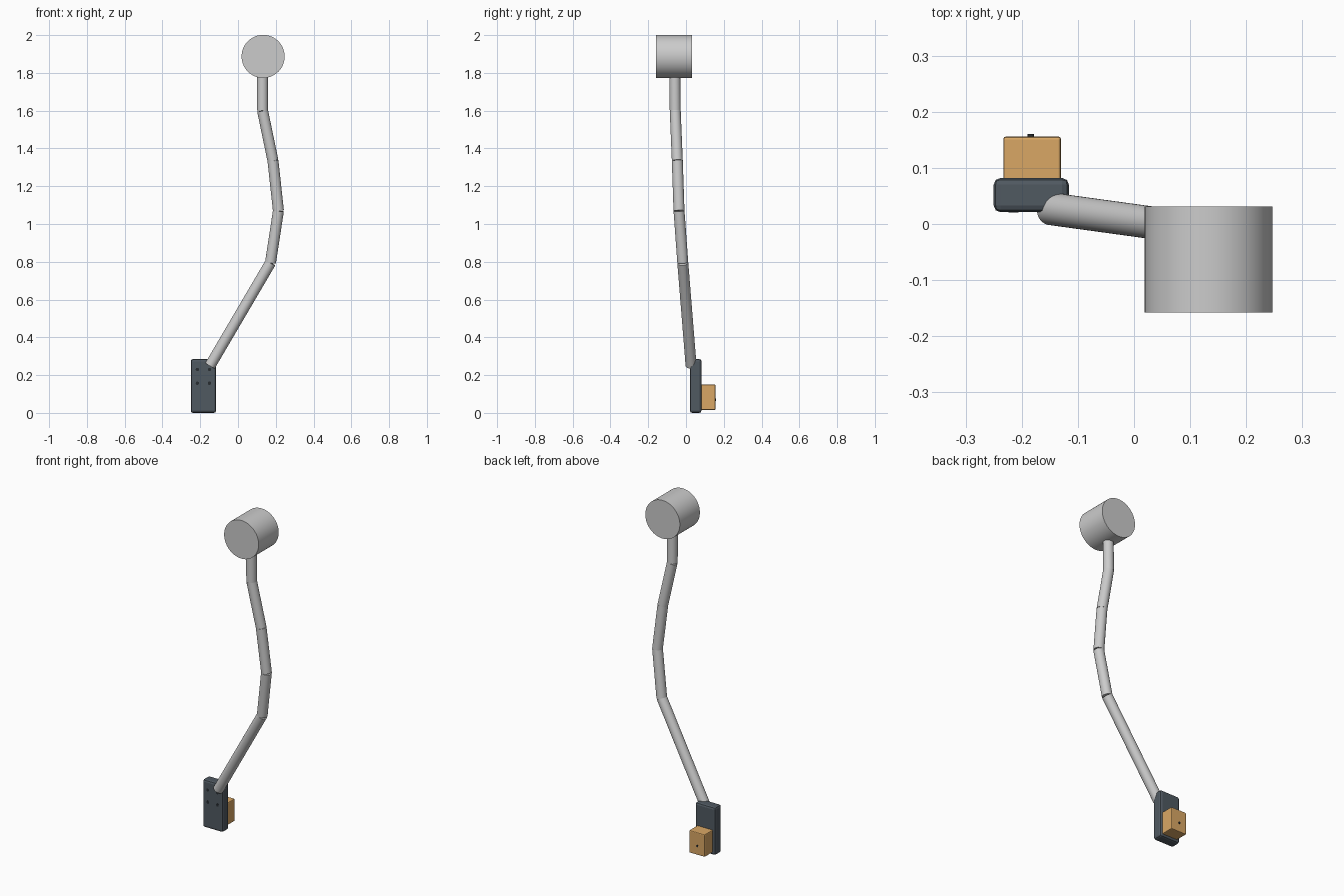
import bpy
import math
from mathutils import Vector

if "Cube" in bpy.data.objects:
    bpy.data.objects.remove(bpy.data.objects["Cube"])


def material(name, color):
    m = bpy.data.materials.new(name)
    m.diffuse_color = color
    m.use_nodes = True
    m.node_tree.nodes["Principled BSDF"].inputs["Base Color"].default_value = m.diffuse_color
    return m


def rod(name, a, b, radius, mat=None, sides=48):
    a, b = Vector(a), Vector(b)
    d = b - a
    bpy.ops.mesh.primitive_cylinder_add(vertices=sides, radius=radius, depth=d.length,
                                        location=(a + b) / 2)
    o = bpy.context.object
    o.rotation_euler = d.to_track_quat('Z', 'Y').to_euler()
    o.name = name
    bpy.ops.object.shade_smooth_by_angle(angle=math.radians(35))
    if mat:
        o.data.materials.append(mat)
    return o


def block(name, lo, hi, bevel, segments, mat):
    lo, hi = Vector(lo), Vector(hi)
    bpy.ops.mesh.primitive_cube_add(size=1, location=(lo + hi) / 2)
    o = bpy.context.object
    o.name = name
    o.scale = hi - lo
    bpy.ops.object.transform_apply(location=False, rotation=False, scale=True)
    mod = o.modifiers.new("edge_bevel", 'BEVEL')
    mod.width = bevel
    mod.segments = segments
    o.data.materials.append(mat)
    return o


slate = material("slate", (0.08, 0.10, 0.12, 1))
dark = material("dark", (0.02, 0.025, 0.03, 1))
tan = material("tan", (0.70, 0.39, 0.13, 1))

# Drum-shaped head, axis front to back
rod("head_drum", (0.133, -0.158, 1.887), (0.133, 0.031, 1.887), 0.114, sides=96)

# Bent stem made of straight tubes
path = [(0.13, -0.059, 1.80), (0.13, -0.057, 1.60), (0.185, -0.046, 1.335),
        (0.214, -0.037, 1.07), (0.172, -0.017, 0.795), (-0.148, 0.027, 0.25)]
for i in range(len(path) - 1):
    rod(f"stem_tube_{i + 1}", path[i], path[i + 1], 0.029)

# Base plate and rear block
block("base_plate", (-0.25, 0.021, 0.0), (-0.116, 0.082, 0.285), 0.012, 2, slate)
block("rear_block", (-0.233, 0.075, 0.016), (-0.13, 0.156, 0.15), 0.005, 2, tan)

# Screws on the plate front, and small button on the block back
for x in (-0.215, -0.151):
    for z in (0.157, 0.23):
        rod("plate_screw", (x, 0.0205, z), (x, 0.03, z), 0.009, dark, 24)
rod("rear_button", (-0.184, 0.15, 0.07), (-0.184, 0.16, 0.07), 0.006, dark, 24)
